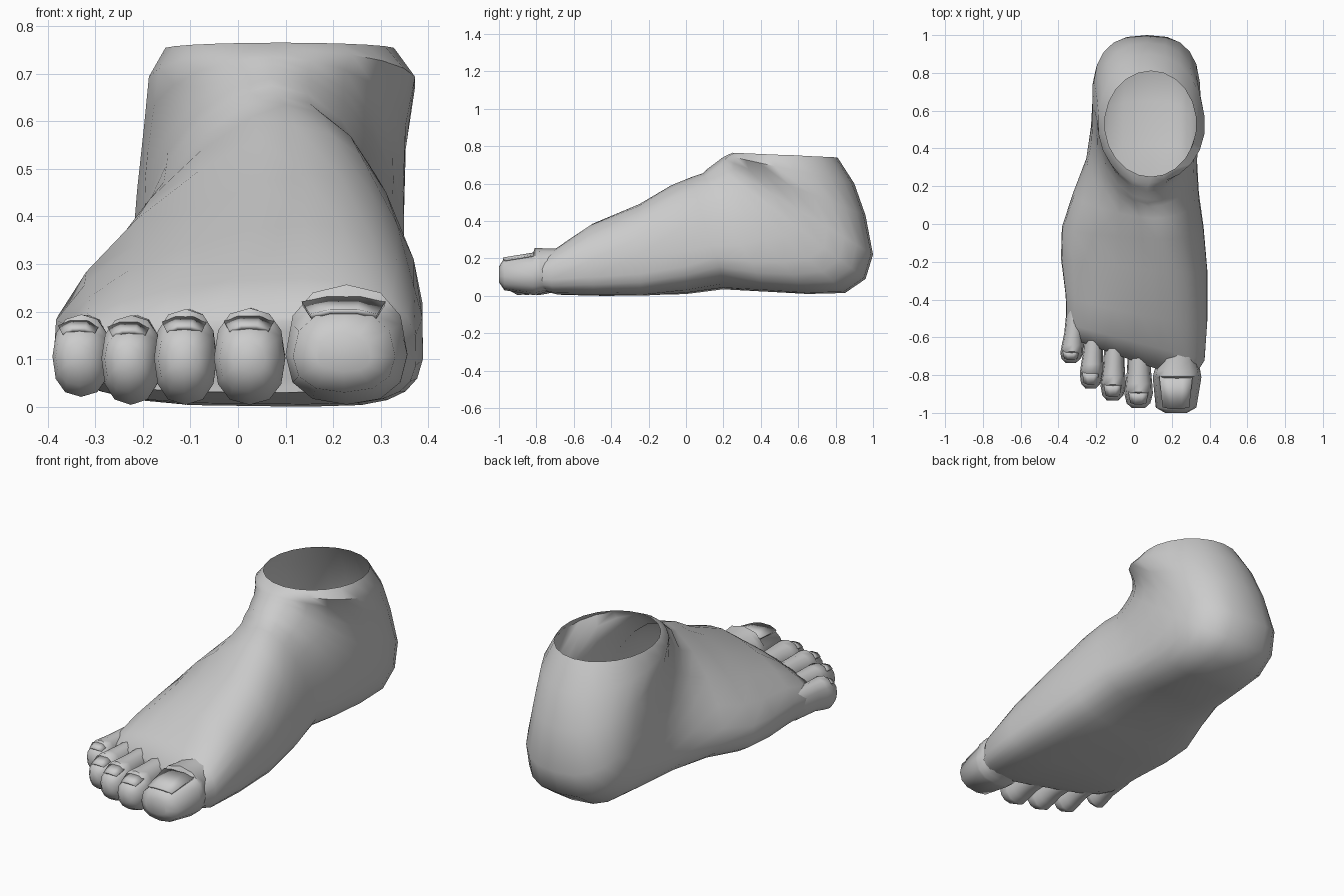
import bpy, math

if "Cube" in bpy.data.objects:
    bpy.data.objects.remove(bpy.data.objects["Cube"])

def spow(v, e):
    return math.copysign(abs(v) ** e, v)

def make_object(name, verts, faces, angle=60):
    me = bpy.data.meshes.new(name)
    me.from_pydata(verts, [], faces)
    me.update()
    ob = bpy.data.objects.new(name, me)
    bpy.context.collection.objects.link(ob)
    bpy.ops.object.select_all(action='DESELECT')
    ob.select_set(True)
    bpy.context.view_layer.objects.active = ob
    bpy.ops.object.mode_set(mode='EDIT')
    bpy.ops.mesh.select_all(action='SELECT')
    bpy.ops.mesh.normals_make_consistent(inside=False)
    bpy.ops.object.mode_set(mode='OBJECT')
    bpy.ops.object.shade_smooth_by_angle(angle=math.radians(angle))
    return ob

def loft(name, rings, cap_first=False, cap_last=False):
    n = len(rings[0])
    verts = [p for r in rings for p in r]
    faces = [(i * n + j, i * n + (j + 1) % n, (i + 1) * n + (j + 1) % n, (i + 1) * n + j)
             for i in range(len(rings) - 1) for j in range(n)]
    if cap_first:
        faces.append(tuple(range(n)))
    if cap_last:
        faces.append(tuple(range(len(verts) - n, len(verts))))
    return make_object(name, verts, faces)

# Foot body: sections fan from upright (toe line) to level (ankle opening)
# top y, top z, bottom y, bottom z, outer x, inner x, ridge x, height of widest point
SECTIONS = [
    (-.76, .19, -.75, .03, -.34, .31, .10, .50),
    (-.66, .27, -.66, .005, -.36, .375, .14, .45),
    (-.50, .385, -.45, .00, -.365, .39, .14, .38),
    (-.25, .49, -.22, .00, -.39, .39, .14, .33),
    (-.08, .59, .00, .005, -.385, .37, .12, .28),
    (.03, .635, .20, .03, -.325, .345, .10, .28),
    (.09, .655, .42, .02, -.255, .335, .08, .30),
    (.11, .675, .65, .01, -.23, .34, .07, .34),
    (.13, .69, .85, .015, -.222, .35, .07, .36),
    (.15, .705, .96, .09, -.222, .352, .07, .36),
    (.17, .72, 1.0, .22, -.215, .35, .07, .38),
    (.19, .735, .96, .43, -.20, .355, .07, .45),
    (.215, .75, .90, .60, -.19, .375, .08, .56),
    (.25, .765, .81, .74, -.155, .33, .09, .50),
]
# squareness of the sole side, outer top and inner top of each section
P_SOLE = [3.4, 3.4, 3.4, 3.2, 3.1, 3, 2.9, 2.9, 2.8, 2.7, 2.6, 2.3, 2.1, 2]
P_OUT = [2.4, 2.1, 1.7, 1.4, 1.35, 1.4, 1.6, 1.8, 1.9, 2, 2, 2, 2, 2]
P_IN = [2.4, 2.2, 2.2, 2.2, 2.1, 2.1, 2, 2, 2, 2, 2, 2, 2, 2]

def foot_ring(i, sec, n=22):
    ty, tz, by, bz, xl, xr, tx, f = sec
    my, mz = by + f * (ty - by), bz + f * (tz - bz)
    skew = -.35 * max(0, 1 - i / 4)
    ring = []
    for j in range(n):
        a = 2 * math.pi * (j + .5) / n
        c, s = math.cos(a), math.sin(a)
        p = P_SOLE[i] if s < 0 else P_IN[i] if c > 0 else P_OUT[i]
        h, v = spow(c, 2 / p), spow(s, 2 / p)
        x = tx + h * (xr - tx if h > 0 else tx - xl)
        ey, ez = (ty, tz) if v > 0 else (by, bz)
        y = my + abs(v) * (ey - my) + skew * (x - tx)
        z = mz + abs(v) * (ez - mz)
        if v < 0:  # inner arch
            z += .06 * max(0, x / .39) * math.exp(-((y - .15) / .22) ** 2)
        ring.append((x, y, z))
    return ring

loft("foot_body", [foot_ring(i, s) for i, s in enumerate(SECTIONS)], cap_first=True)

# Toes: narrow neck, skin fold behind the nail, flattened top and rounded tip
def toe(name, base, tip, rx, top, bottom, fold, n=12):
    profile = [(0, .84, .95, .8), (fold * .6, .84, .96, .8), (fold * .85, .95, .98, .94),
               (fold, 1, 1, 1), (fold + .03, 1, .78, 1),
               (.93, .84, .66, .72), (1, .45, .35, .3)]
    rings = []
    for u, kx, kt, kb in profile:
        cx, cy, cz = (b + u * (t - b) for b, t in zip(base, tip))
        ring = []
        for j in range(n):
            c, s = math.cos(2 * math.pi * j / n), math.sin(2 * math.pi * j / n)
            rz = kt * (top - tip[2]) if s > 0 else kb * (tip[2] - bottom)
            ring.append((cx + rx * kx * spow(c, .85), cy, cz + rz * spow(s, .85)))
        rings.append(ring)
    loft(name, rings, cap_last=True)

# Nails: thin slightly arched plates sloping to the toe tip
def nail(name, x, w, back, front):
    verts = []
    for (y, z), k in ((back, 1), (front, .8)):
        for q in (-1, -.4, .4, 1):
            verts.append((x + q * w * k, y + .01 * q * q, z - .012 * q * q))
    faces = [(i, i + 1, i + 5, i + 4) for i in range(3)]
    ob = make_object(name, verts, faces, 30)
    mod = ob.modifiers.new("thickness", 'SOLIDIFY')
    mod.thickness = .01
    mod.offset = 0

# name, base point, tip point, half width, top z, bottom z, fold position
TOES = [
    ("big_toe", (.235, -.60, .115), (.222, -1.0, .105), .128, .252, .0, .52),
    ("second_toe", (.03, -.60, .11), (.023, -.975, .10), .075, .205, .002, .77),
    ("third_toe", (-.10, -.56, .11), (-.113, -.935, .10), .066, .203, .002, .77),
    ("fourth_toe", (-.205, -.50, .11), (-.23, -.87, .10), .062, .19, .002, .77),
    ("little_toe", (-.305, -.44, .11), (-.335, -.735, .105), .060, .193, .02, .8),
]
for name, base, tip, rx, top, bottom, fold in TOES:
    toe(name, base, tip, rx, top, bottom, fold)
    rise, length = top - tip[2], base[1] - tip[1]
    nail(name + "_nail", tip[0], rx * .68,
         (tip[1] + (.98 - fold) * length, tip[2] + .84 * rise),
         (tip[1] + .05 * length, tip[2] + .66 * rise))
